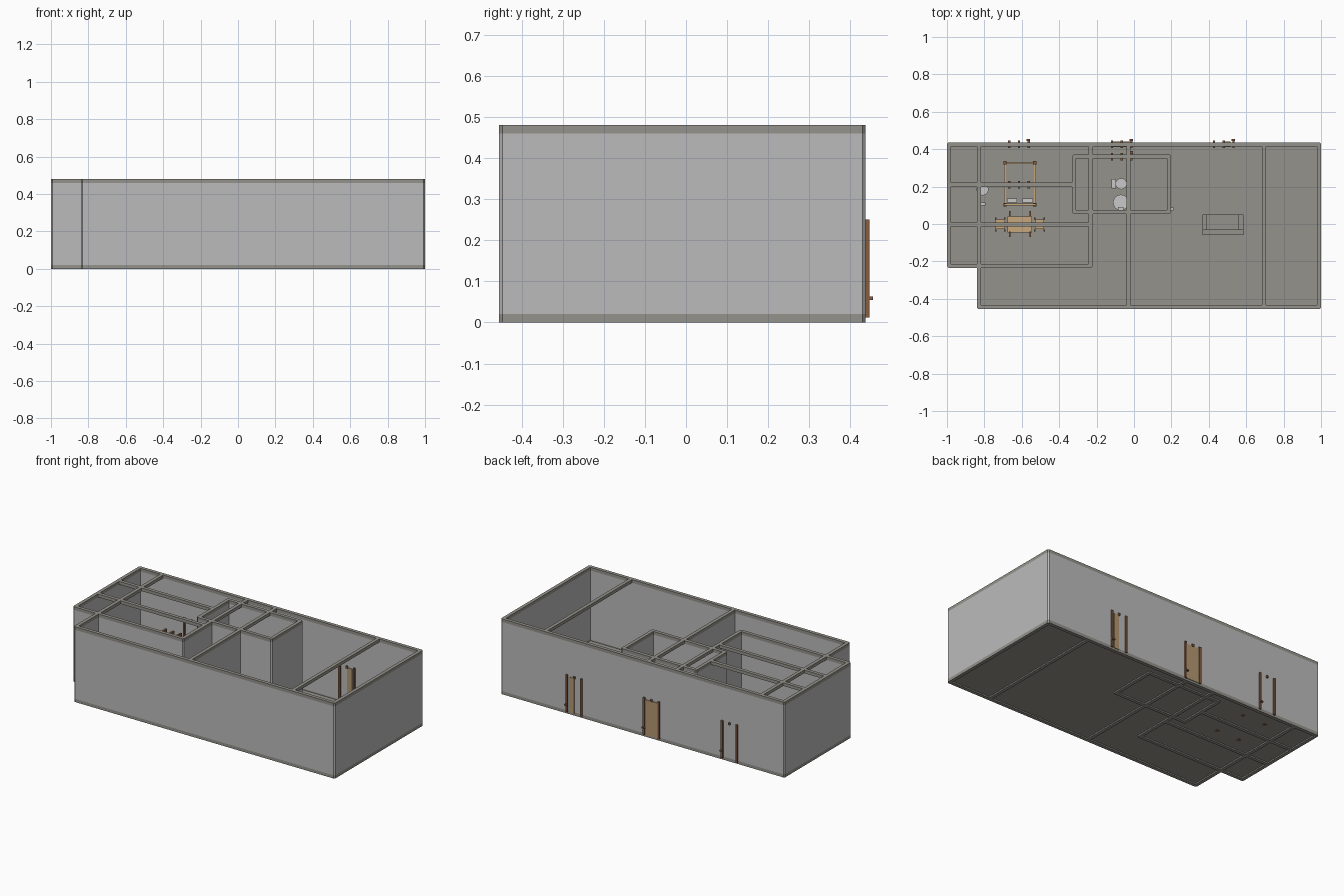
import bpy, bmesh, math

if "Cube" in bpy.data.objects:
    bpy.data.objects.remove(bpy.data.objects["Cube"])

def mat(name, r, g, b):
    m = bpy.data.materials.new(name)
    m.diffuse_color = (r, g, b, 1)
    m.use_nodes = True
    m.node_tree.nodes["Principled BSDF"].inputs["Base Color"].default_value = m.diffuse_color
    return m

PANEL = mat("wall_grey", .50, .50, .50)
RAIL = mat("olive_grey", .30, .29, .26)
BROWN = mat("frame_brown", .24, .11, .055)
TAN = mat("door_tan", .45, .31, .17)
WOOD = mat("light_wood", .58, .39, .20)
WHITE = mat("ceramic_light", .58, .58, .58)

def finish(name, bm, m):
    bmesh.ops.recalc_face_normals(bm, faces=bm.faces)
    me = bpy.data.meshes.new(name)
    bm.to_mesh(me)
    bm.free()
    me.materials.append(m)
    ob = bpy.data.objects.new(name, me)
    bpy.context.collection.objects.link(ob)
    return ob

def prism(bm, pts, z0, z1):
    lo = [bm.verts.new((x, y, z0)) for x, y in pts]
    hi = [bm.verts.new((x, y, z1)) for x, y in pts]
    bm.faces.new(lo[::-1])
    bm.faces.new(hi)
    n = len(pts)
    for i in range(n):
        j = (i + 1) % n
        bm.faces.new((lo[i], lo[j], hi[j], hi[i]))

def boxes(name, m, *bs):
    bm = bmesh.new()
    for x0, x1, y0, y1, z0, z1 in bs:
        prism(bm, [(x0, y0), (x1, y0), (x1, y1), (x0, y1)], z0, z1)
    return finish(name, bm, m)

def cylinder(name, m, x, y, z0, z1, r0, r1=None, sy=1):
    bm = bmesh.new()
    bmesh.ops.create_cone(bm, cap_ends=True, segments=20, radius1=r0,
                          radius2=r0 if r1 is None else r1, depth=z1 - z0)
    for v in bm.verts:
        v.co = (v.co.x + x, v.co.y * sy + y, v.co.z + (z0 + z1) / 2)
    return finish(name, bm, m)

T, C = .011, .008   # half wall thickness, corner chamfer

def strip(a, b):
    """Wall footprint along an axis with chamfered ends."""
    (ax, ay), (bx, by) = a, b
    x0, x1 = min(ax, bx) - T, max(ax, bx) + T
    y0, y1 = min(ay, by) - T, max(ay, by) + T
    return [(x0 + C, y0), (x1 - C, y0), (x1, y0 + C), (x1, y1 - C),
            (x1 - C, y1), (x0 + C, y1), (x0, y1 - C), (x0, y0 + C)]

# wall centre lines: X(x, y from, y to), Y(y, x from, x to)
X = lambda x, a, b: ((x, a), (x, b))
Y = lambda y, a, b: ((y and a, y), (b, y))
L, R, B, F, S, M = -.989, .989, .426, -.444, -.224, -.829
solid = {
    "back_wall": Y(B, L, R), "front_wall": Y(F, M, R),
    "right_wall": X(R, F, B), "left_wall": X(L, S, B),
    "step_wall": X(M, F, S), "step_front_wall": Y(S, L, -.231),
    "bedroom_side_wall": X(-.231, S, .065), "middle_wall": X(-.03, F, .065),
    "bath_front_wall": Y(.065, -.32, .188), "bath_back_wall": Y(.36, -.32, .188),
    "bath_left_wall": X(-.32, .065, .36), "bath_right_wall": X(.188, .065, .36),
}
open_ = {
    "store_divider": X(M, S, B), "hall_divider": X(.695, F, B),
    "bedroom_divider": Y(.21, L, -.32), "dining_divider": Y(-.002, L, -.231),
    "bath_divider": X(-.231, .065, B), "middle_divider": X(-.03, .065, B),
}
for group, full in ((solid, True), (open_, False)):
    for name, (a, b) in group.items():
        p = strip(a, b)
        bm = bmesh.new()
        prism(bm, p, 0, .02)
        prism(bm, p, .46, .48)
        finish(name + "_rails", bm, RAIL)
        if full:
            bm = bmesh.new()
            prism(bm, p, .02, .46)
            finish(name + "_panel", bm, PANEL)

# floor, slightly above the bottom rail
boxes("floor", RAIL, (M, R, F, B, .008, .012), (L, M, S, B, .008, .012))

# doors: posts, head peg, handle, leaf
def door(name, x, y, leaf):
    boxes(name + "_posts", BROWN,
          (x - .058, x - .046, y - .02, y + .02, .012, .25),
          (x + .046, x + .058, y - .02, y + .02, .012, .25),
          (x - .006, x + .006, y - .02, y + .02, .235, .25))
    boxes(name + "_handle", BROWN, (x + .04, x + .06, y + .018, y + .029, .055, .063))
    if leaf:
        boxes(name + "_leaf", TAN, (x + leaf[0], x + leaf[1], y - .015, y + .015, .013, .238))

door("back_door_left", -.615, B, None)
door("back_door_middle", -.065, B, (-.046, .046))
door("back_door_right", .48, B, (0, .035))
door("bedroom_door", -.615, .21, None)
door("bath_door", -.065, .36, None)

# bed
boxes("bed_frame", WOOD,
      (-.695, -.685, .10, .33, .04, .07), (-.535, -.525, .10, .33, .04, .07),
      (-.695, -.525, .32, .33, .03, .09), (-.695, -.525, .10, .11, .03, .13))
boxes("bed_legs", BROWN, *[(x - .009, x + .009, y - .009, y + .009, .004, .1)
                           for x in (-.69, -.53) for y in (.102, .328)])
boxes("mattress", RAIL, (-.685, -.535, .11, .32, .04, .075))
boxes("pillows", WHITE, (-.68, -.625, .115, .137, .075, .09),
      (-.595, -.54, .115, .137, .075, .09))

# dining table and chairs
boxes("table_top", WOOD, (-.675, -.545, -.045, .04, .085, .095))
boxes("table_legs", BROWN, *[(x - .005, x + .005, y - .006, y + .006, .012, .085)
                             for x in (-.66, -.56) for y in (-.035, .03)])
for s in (-1, 1):
    cx = -.61 + s * .105
    boxes("chair_seat", WOOD, (cx - .025, cx + .025, -.028, .024, .05, .058))
    boxes("chair_posts", BROWN, *[(cx + d - .004, cx + d + .004, y - .005, y + .005, .012, h)
                                  for d, h in ((s * .025, .12), (-s * .025, .06))
                                  for y in (-.035, .03)])
    boxes("side_chair_posts", BROWN,
          *[(-.61 + d - .004, -.61 + d + .004, s * .055 - .014, s * .055 + .014, .012, .11)
            for d in (-.055, .055)])

# sofa
boxes("sofa", RAIL, (.365, .585, -.06, .05, .012, .05),
      (.365, .39, -.06, .05, .05, .085), (.56, .585, -.06, .05, .05, .085),
      (.365, .585, -.06, -.03, .05, .12))

# bathroom fixtures and wash basin
boxes("toilet_tank", WHITE, (-.12, -.095, .19, .24, .04, .11))
cylinder("toilet_bowl", WHITE, -.068, .215, .012, .06, .018, .03)
cylinder("bath_basin", WHITE, -.07, .115, .012, .08, .025, .042)
boxes("bath_basin_tap", WHITE, (-.085, -.055, .075, .09, .08, .1))
cylinder("small_basin", WHITE, -.81, .185, .07, .1, .02, .032)
boxes("small_shelf", WHITE, (-.82, -.795, .1, .115, .07, .09))
boxes("shower_knob", WHITE, (.195, .21, .072, .088, .1, .115))
